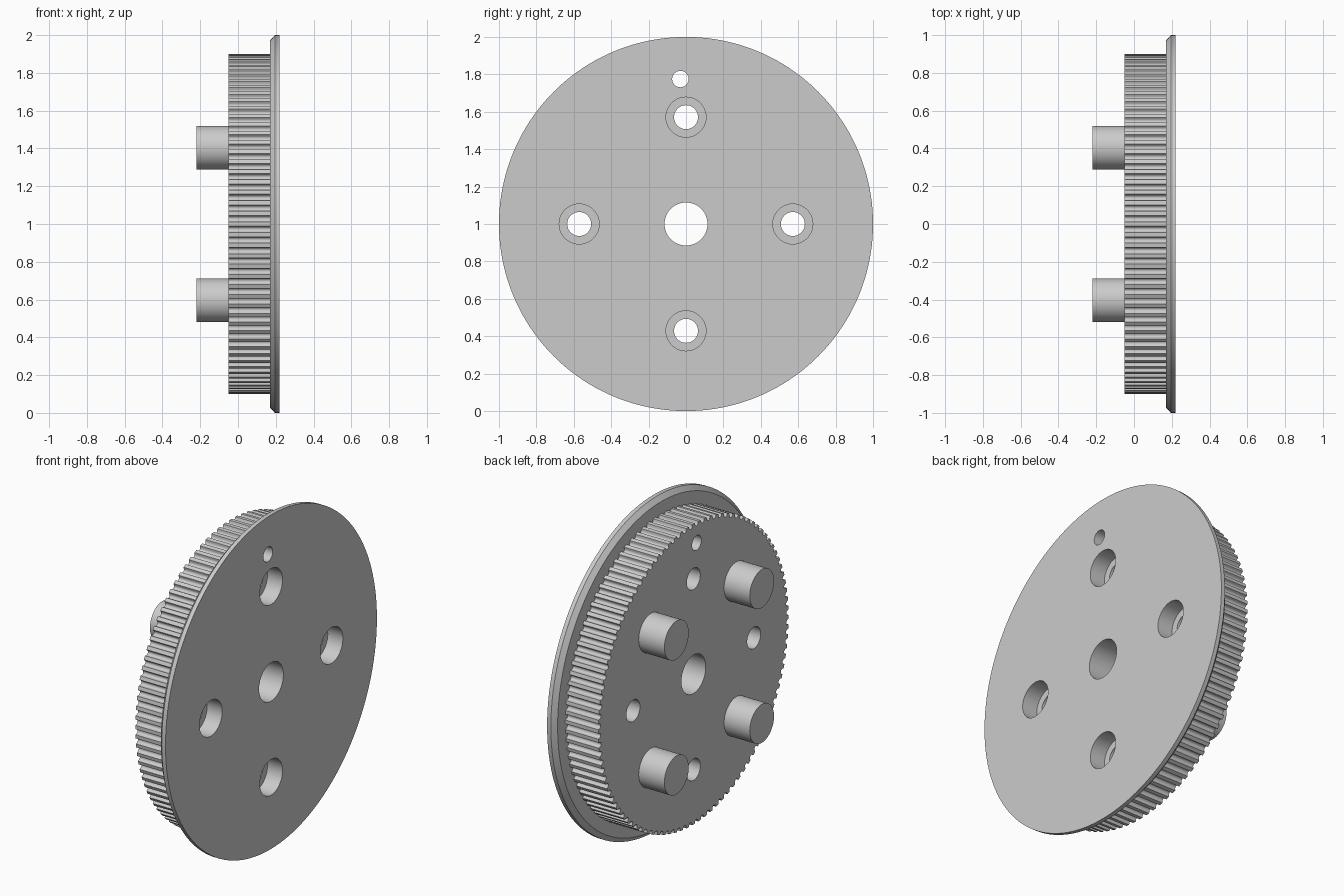
import bpy, bmesh
from math import sin, cos, pi, radians

if "Cube" in bpy.data.objects:
    bpy.data.objects.remove(bpy.data.objects["Cube"])

TEETH = 100
R_TOOTH = 0.90
AXIS_Z = 1.0


def make_object(name, rings):
    """Solid along x from rings of (x, y, z) points with equal counts, capped at both ends."""
    bm = bmesh.new()
    loops = [[bm.verts.new(p) for p in ring] for ring in rings]
    n = len(loops[0])
    for a, b in zip(loops, loops[1:]):
        for i in range(n):
            j = (i + 1) % n
            bm.faces.new((a[i], a[j], b[j], b[i]))
    bm.faces.new(loops[0][::-1])
    bm.faces.new(loops[-1])
    bmesh.ops.recalc_face_normals(bm, faces=bm.faces[:])
    mesh = bpy.data.meshes.new(name)
    bm.to_mesh(mesh)
    bm.free()
    obj = bpy.data.objects.new(name, mesh)
    bpy.context.collection.objects.link(obj)
    return obj


def turned(name, profile, y=0.0, z=0.0, segments=64):
    """Round part along x; profile is a list of (x, radius), y/z are offsets from the axle."""
    rings = []
    for x, r in profile:
        rings.append([(x, y + r * cos(2 * pi * i / segments),
                       AXIS_Z + z + r * sin(2 * pi * i / segments)) for i in range(segments)])
    return make_object(name, rings)


def apply_boolean(target, tool, operation):
    mod = target.modifiers.new(operation.lower(), 'BOOLEAN')
    mod.operation = operation
    mod.solver = 'EXACT'
    mod.object = tool
    bpy.context.view_layer.objects.active = target
    bpy.ops.object.modifier_apply(modifier=mod.name)
    bpy.data.objects.remove(tool, do_unlink=True)


def smooth(obj):
    bpy.ops.object.select_all(action='DESELECT')
    obj.select_set(True)
    bpy.context.view_layer.objects.active = obj
    bpy.ops.object.shade_smooth_by_angle(angle=radians(32))


# Toothed rim: rounded belt grooves (sideways offset, depth) repeated round the wheel
half = [(-0.0172, 0.0), (-0.0155, 0.004), (-0.0145, 0.010), (-0.0115, 0.0165), (-0.006, 0.0205)]
groove = half + [(0.0, 0.0217)] + [(-t, d) for t, d in reversed(half)]
outline = []
for k in range(TEETH):
    mid = 2 * pi * (k + 0.5) / TEETH
    for t, d in groove:
        a = mid + t / R_TOOTH
        outline.append(((R_TOOTH - d) * cos(a), AXIS_Z + (R_TOOTH - d) * sin(a)))
wheel = make_object("toothed_wheel", [[(x, y, z) for y, z in outline] for x in (-0.05, 0.20)])

# Chamfered flange, merged with the wheel
flange = turned("flange", [(0.17, 0.972), (0.195, 1.0), (0.22, 1.0)], segments=160)
apply_boolean(wheel, flange, 'UNION')

# Axle bore and small locating hole
apply_boolean(wheel, turned("bore_cutter", [(-0.2, 0.115), (0.4, 0.115)]), 'DIFFERENCE')
apply_boolean(wheel, turned("locating_cutter", [(-0.2, 0.044), (0.4, 0.044)], -0.03, 0.775, 48),
              'DIFFERENCE')

# Four counterbored screw holes
for k in range(4):
    a = k * pi / 2
    cutter = turned("screw_cutter", [(-0.2, 0.064), (0.12, 0.064), (0.12, 0.107), (0.4, 0.107)],
                    0.571 * cos(a), 0.571 * sin(a))
    apply_boolean(wheel, cutter, 'DIFFERENCE')
smooth(wheel)

# Four drive pegs on the back, between the screw holes
for k in range(4):
    a = pi / 4 + k * pi / 2
    smooth(turned(f"peg_{k + 1}", [(-0.22, 0.115), (-0.05, 0.115)],
                  0.571 * cos(a), 0.571 * sin(a)))
